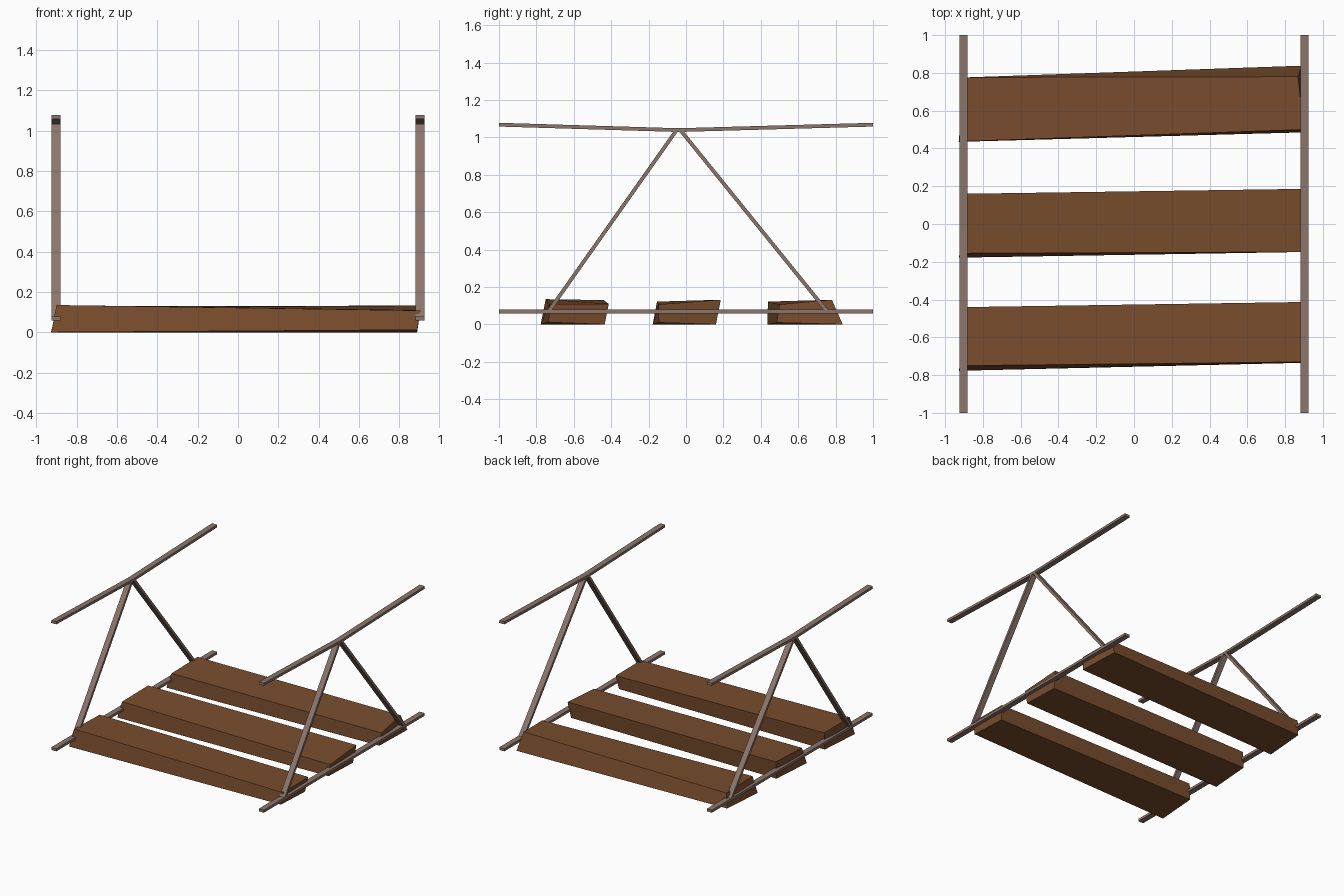
import bpy
from mathutils import Vector

if "Cube" in bpy.data.objects:
    bpy.data.objects.remove(bpy.data.objects["Cube"])


def material(name, color):
    m = bpy.data.materials.new(name)
    m.diffuse_color = color
    m.use_nodes = True
    m.node_tree.nodes["Principled BSDF"].inputs["Base Color"].default_value = m.diffuse_color
    return m


WOOD = material("plank_wood", (0.19, 0.075, 0.027, 1))
POLE = material("pole_wood", (0.26, 0.18, 0.15, 1))


def add_mesh(name, verts, faces, mat):
    me = bpy.data.meshes.new(name)
    me.from_pydata(verts, [], faces)
    me.materials.append(mat)
    ob = bpy.data.objects.new(name, me)
    bpy.context.collection.objects.link(ob)


def bar(name, x, path, width=0.044, thick=0.02):
    """Flat bar following a (y, z) path, mitred at the bends."""
    pts = [Vector(p) for p in path]
    verts, faces = [], []
    for i, p in enumerate(pts):
        d = (pts[min(i + 1, len(pts) - 1)] - pts[max(i - 1, 0)]).normalized()
        n = Vector((-d.y, d.x)) * thick / 2
        for sx, sn in ((-1, -1), (1, -1), (1, 1), (-1, 1)):
            q = p + n * sn
            verts.append((x + sx * width / 2, q.x, q.y))
    for i in range(len(pts) - 1):
        a = 4 * i
        faces += [(a + k, a + (k + 1) % 4, a + 4 + (k + 1) % 4, a + 4 + k) for k in range(4)]
    e = 4 * (len(pts) - 1)
    faces += [(3, 2, 1, 0), (e, e + 1, e + 2, e + 3)]
    add_mesh(name, verts, faces, POLE)


def plank(name, left, right):
    """Rough-hewn plank; each end lists bottom front, bottom back, top back, top front."""
    faces = [(0, 1, 2, 3), (7, 6, 5, 4)]
    faces += [((k + 1) % 4, k, k + 4, (k + 1) % 4 + 4) for k in range(4)]
    add_mesh(name, left + right, faces, WOOD)


# Walkway planks, each slightly crooked
plank("front_plank",
      [(-0.926, -0.777, 0), (-0.90, -0.44, 0), (-0.895, -0.44, 0.13), (-0.90, -0.75, 0.135)],
      [(0.888, -0.735, 0.012), (0.888, -0.435, 0), (0.90, -0.413, 0.11), (0.905, -0.73, 0.108)])
plank("middle_plank",
      [(-0.926, -0.178, 0), (-0.90, 0.16, 0), (-0.895, 0.16, 0.13), (-0.90, -0.155, 0.122)],
      [(0.888, -0.145, 0.01), (0.888, 0.16, 0), (0.90, 0.186, 0.132), (0.905, -0.148, 0.107)])
plank("back_plank",
      [(-0.928, 0.435, 0), (-0.90, 0.775, 0), (-0.895, 0.776, 0.12), (-0.885, 0.438, 0.122)],
      [(0.89, 0.485, 0.01), (0.888, 0.838, 0), (0.868, 0.78, 0.132), (0.90, 0.50, 0.107)])

# Side rails and struts on both sides
for side, x in (("left", -0.903), ("right", 0.903)):
    bar(side + "_bottom_rail", x, [(-1, 0.069), (1, 0.069)])
    bar(side + "_handrail", x, [(-1, 1.068), (-0.04, 1.039), (1, 1.068)])
    bar(side + "_front_strut", x, [(-0.735, 0.069), (-0.05, 1.039)])
    bar(side + "_back_strut", x, [(0.755, 0.069), (-0.03, 1.039)])
